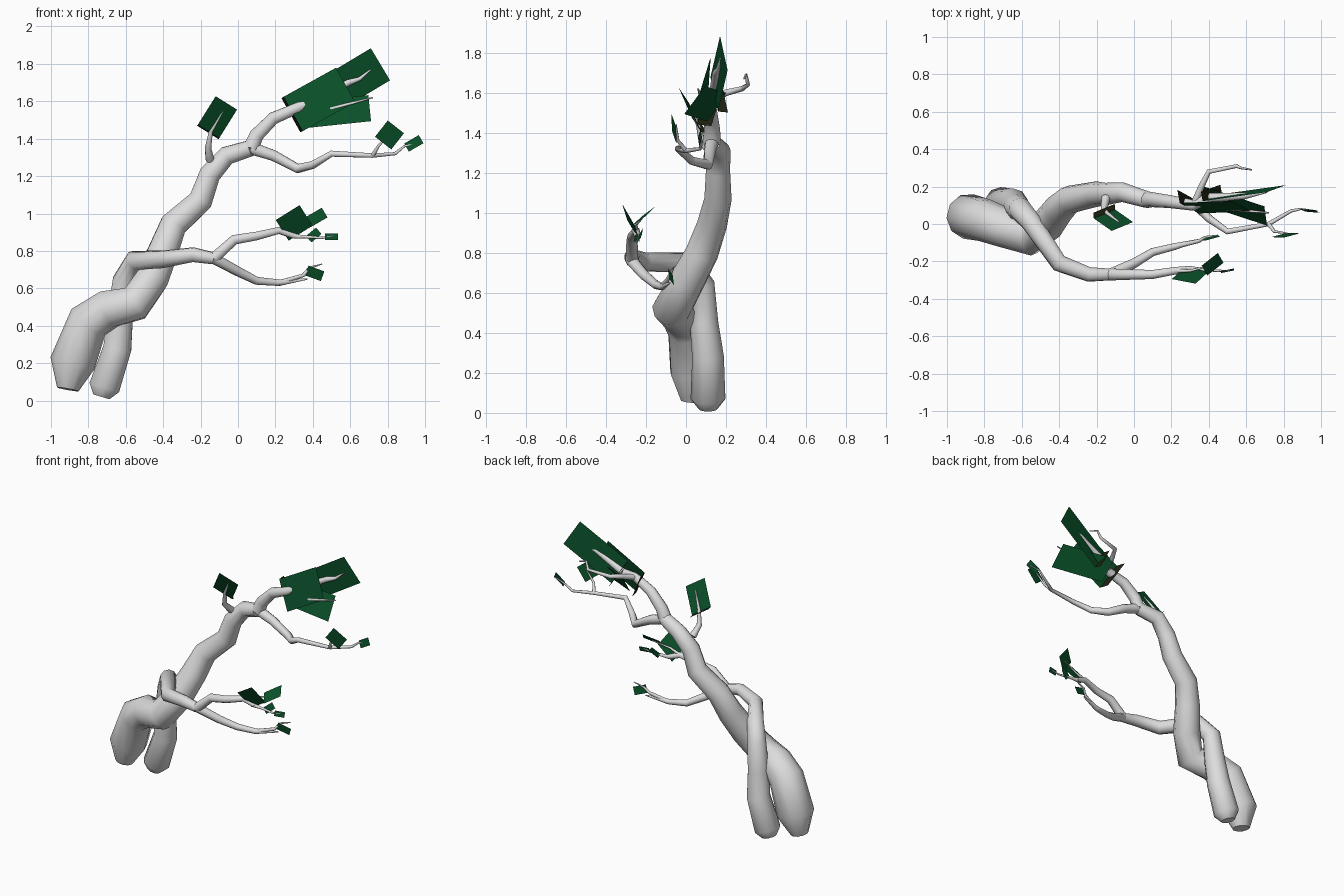
import bpy
import bmesh
import math
from mathutils import Vector

cube = bpy.data.objects.get("Cube")
if cube:
    bpy.data.objects.remove(cube, do_unlink=True)


def material(name, rgb):
    mat = bpy.data.materials.new(name)
    mat.use_nodes = True
    mat.diffuse_color = (*rgb, 1)
    shader = next(node for node in mat.node_tree.nodes if node.type == "BSDF_PRINCIPLED")
    shader.inputs["Base Color"].default_value = (*rgb, 1)
    return mat


BARK = material("pale bark", (0.72, 0.72, 0.72))
LEAF = material("dark green leaf", (0.003, 0.08, 0.022))
STEM = material("dark olive leaf base", (0.012, 0.015, 0.005))


def limb(name, thick, thin, *path, butt=1.0):
    """Round tube along a path, tapering evenly; butt narrows the cut foot."""
    curve = bpy.data.curves.new(name, "CURVE")
    curve.dimensions = "3D"
    curve.bevel_depth = 1
    curve.bevel_resolution = 3
    curve.use_fill_caps = True
    curve.materials.append(BARK)
    spline = curve.splines.new("POLY")
    last = len(path) - 1
    spline.points.add(last)
    for index, (point, place) in enumerate(zip(spline.points, path)):
        point.co = (*place, 1)
        point.radius = thick + (thin - thick) * index / last
    spline.points[0].radius *= butt
    obj = bpy.data.objects.new(name, curve)
    bpy.context.collection.objects.link(obj)
    bpy.ops.object.select_all(action="DESELECT")
    obj.select_set(True)
    bpy.context.view_layer.objects.active = obj
    bpy.ops.object.convert(target="MESH")
    bpy.ops.object.shade_smooth_by_angle(angle=math.radians(60))
    return path


def leaf(name, centre, length, width, spin, lean=0.0, swing=0.0, fold=0.0):
    """Flat card: spun about y, then sheared in depth by height and by x.
    A fold adds a strip turned back along the stem edge."""
    angle = math.radians(spin)
    along = Vector((math.cos(angle), 0, math.sin(angle))) * length / 2
    across = Vector((-math.sin(angle), 0, math.cos(angle))) * width / 2
    bm = bmesh.new()
    corners = []
    for corner in (-along - across, along - across, along + across, across - along):
        corner.y = lean * corner.z + swing * corner.x
        corners.append(bm.verts.new(Vector(centre) + corner))
    bm.faces.new(corners)
    if fold:
        turn = Vector((0, fold, 0)) - along.normalized() * fold / 5
        stem = [corners[0], corners[-1]]
        back = [bm.verts.new(vert.co + turn) for vert in reversed(stem)]
        bm.faces.new(stem + back).material_index = 1
    mesh = bpy.data.meshes.new(name)
    bm.to_mesh(mesh)
    bm.free()
    mesh.materials.append(LEAF)
    mesh.materials.append(STEM)
    bpy.context.collection.objects.link(bpy.data.objects.new(name, mesh))


# Main trunk, with the bough that carries the crown
trunk = limb("main_trunk", .13, .045,
             (-.91, .03, .06), (-.885, .04, .2), (-.8, .02, .42),
             (-.69, -.02, .49), (-.55, -.07, .52), (-.46, 0, .65),
             (-.4, .08, .8), (-.345, .13, .94), (-.2, .16, 1.07),
             (-.15, .16, 1.21), (-.06, .17, 1.31), (.07, .13, 1.35), butt=.45)
bough = limb("upper_bough", .045, .025, trunk[-1],
             (.1, .13, 1.42), (.19, .12, 1.51), (.32, .1, 1.565),
             (.4, .14, 1.6))

# Twigs in the crown
limb("crown_twig", .025, .004, bough[-1], (.59, .15, 1.7), (.65, .16, 1.72),
     (.71, .17, 1.77))
limb("front_twig", .018, .004, bough[-1], (.5, .08, 1.56), (.72, .06, 1.62))
limb("back_twig", .02, .004, bough[-2], (.36, .2, 1.6), (.4, .28, 1.62),
     (.55, .31, 1.64), (.57, .3, 1.69), (.63, .29, 1.67))
limb("left_twig", .024, .004, (-.15, .14, 1.29), (-.16, .08, 1.35),
     (-.145, .06, 1.44), (-.08, .01, 1.55))

# Long side branch below the crown
side = limb("side_branch", .035, .012, trunk[-1], (.19, .12, 1.31),
            (.32, .11, 1.24), (.4, .03, 1.26), (.5, -.04, 1.32),
            (.72, 0, 1.31))
limb("side_tip", .012, .003, side[-1], (.84, .07, 1.32), (.89, .08, 1.36),
     (.98, .07, 1.38))
limb("side_twig", .012, .004, side[-1], (.75, -.04, 1.36), (.82, -.05, 1.44))

# Second trunk, wrapping around the first
second = limb("second_trunk", .095, .032,
              (-.73, .11, .02), (-.715, .11, .07), (-.645, .11, .28),
              (-.63, .09, .45), (-.61, .08, .64), (-.55, .01, .75),
              (-.4, -.21, .755), (-.24, -.27, .78), (-.13, -.27, .76), butt=.5)

# Lower branches and their twigs
high = limb("lower_branch_high", .032, .016, second[-1], (-.02, -.27, .86),
            (.1, -.27, .88), (.22, -.25, .91), (.3, -.24, .88))
limb("high_tip", .015, .004, high[-1], (.38, -.24, .87))
limb("high_twig", .012, .003, high[-2], (.3, -.25, .94), (.42, -.22, .97))
limb("small_leaf_twig", .01, .003, high[-1], (.45, -.25, .87), (.51, -.25, .88))
low = limb("lower_branch_low", .03, .018, second[-1], (0, -.21, .69),
           (.1, -.15, .64), (.22, -.12, .63))
limb("low_tip", .018, .004, low[-1], (.37, -.08, .65))
limb("low_twig", .014, .003, low[-1], (.35, -.09, .67), (.38, -.07, .71),
     (.45, -.06, .73))

# Leaf cards
leaf("left_leaf", (-.11, .02, 1.515), .18, .135, 58, lean=-.5, swing=.1, fold=.03)
leaf("crown_leaf_top", (.59, .165, 1.695), .4, .2, 31, lean=-.1, swing=.2, fold=.05)
leaf("crown_leaf_front", (.435, .09, 1.61), .32, .21, 29, lean=.25, swing=-.1, fold=.07)
leaf("crown_leaf_low", (.53, .1, 1.545), .35, .14, 6, lean=.7, swing=-.4)
leaf("side_leaf", (.81, -.06, 1.42), .11, .11, 52, lean=-.15, swing=.15)
leaf("side_tip_leaf", (.94, .07, 1.375), .09, .05, 30, lean=.2, swing=-.2)
leaf("lower_leaf_large", (.3, -.275, .95), .15, .13, 32, lean=-.5, swing=.12)
leaf("lower_leaf_back", (.42, -.215, .98), .1, .06, 30, lean=1.1, swing=.15)
leaf("lower_leaf_small", (.405, -.23, .885), .07, .045, 40, lean=.3, swing=.2)
leaf("lower_tip_leaf", (.5, -.25, .875), .07, .035, 0, lean=.3, swing=.2)
leaf("low_leaf", (.41, -.075, .68), .09, .055, -20, lean=-.2, swing=.2)
